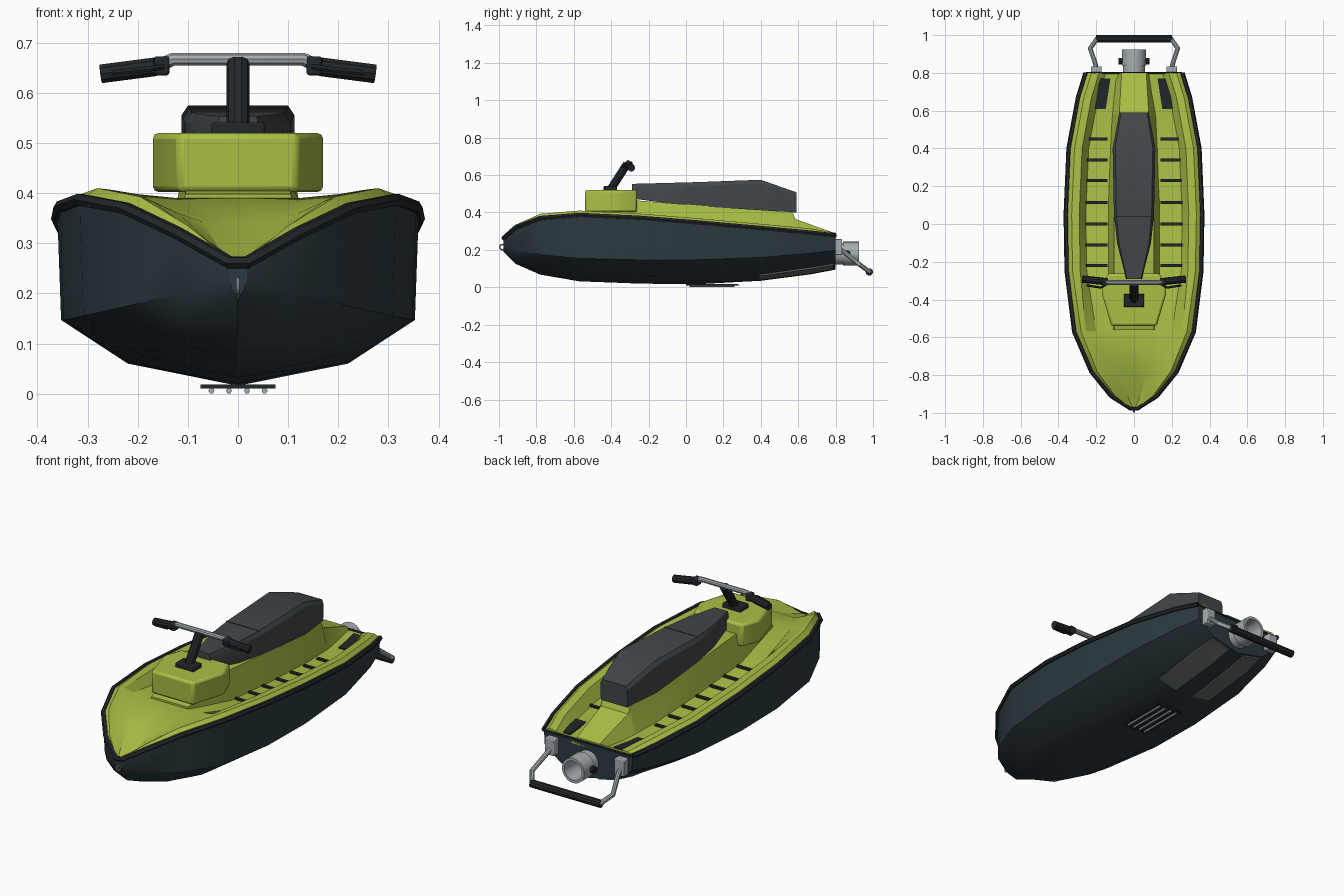
import bpy, math
from mathutils import Vector

if "Cube" in bpy.data.objects:
    bpy.data.objects.remove(bpy.data.objects["Cube"])


def mat(name, r, g, b):
    m = bpy.data.materials.new(name)
    m.diffuse_color = (r, g, b, 1)
    m.use_nodes = True
    m.node_tree.nodes["Principled BSDF"].inputs["Base Color"].default_value = m.diffuse_color
    return m


LIME = mat("lime", 0.40, 0.52, 0.06)
DARK = mat("dark_hull", 0.025, 0.042, 0.052)
BLACK = mat("black", 0.017, 0.02, 0.023)
SEAT = mat("seat_grey", 0.055, 0.062, 0.067)
SILVER = mat("silver", 0.38, 0.42, 0.44)
TAB = mat("tab_grey", 0.13, 0.14, 0.14)


def make(name, verts, faces, m):
    me = bpy.data.meshes.new(name)
    me.from_pydata(verts, [], faces)
    me.materials.append(m)
    ob = bpy.data.objects.new(name, me)
    bpy.context.collection.objects.link(ob)
    return ob


def sym(half):
    """Half section (x, z) continued by its mirror image."""
    return half + [(-x, z) for x, z in reversed(half) if abs(x) > 1e-6]


def loft(name, secs, m, closed=True, caps=(True, True)):
    """secs: list of (y, [(x, z), ...]) with equal counts, counter-clockwise from the front."""
    n = len(secs[0][1])
    verts = [(x, y, z) for y, pts in secs for x, z in pts]
    faces = []
    for i in range(len(secs) - 1):
        for j in range(n if closed else n - 1):
            k = (j + 1) % n
            faces.append((i * n + j, (i + 1) * n + j, (i + 1) * n + k, i * n + k))
    if caps[0]:
        faces.append(tuple(range(n)))
    if caps[1]:
        faces.append(tuple(reversed(range((len(secs) - 1) * n, len(secs) * n))))
    return make(name, verts, faces, m)


def box(name, c, s, m, bevel=0):
    x, y, z = c
    a, b, h = s[0] / 2, s[1] / 2, s[2] / 2
    pts = [(x + a, z - h), (x + a, z + h), (x - a, z + h), (x - a, z - h)]
    ob = loft(name, [(y - b, pts), (y + b, pts)], m)
    if bevel:
        md = ob.modifiers.new("bevel", 'BEVEL')
        md.width, md.segments = bevel, 2
    return ob


def tube(name, pts, r, m, res=3):
    cu = bpy.data.curves.new(name, 'CURVE')
    cu.dimensions = '3D'
    cu.bevel_depth, cu.bevel_resolution, cu.use_fill_caps = r, res, True
    sp = cu.splines.new('POLY')
    sp.points.add(len(pts) - 1)
    for p, c in zip(sp.points, pts):
        p.co = (*c, 1)
    cu.materials.append(m)
    ob = bpy.data.objects.new(name, cu)
    bpy.context.collection.objects.link(ob)
    bpy.ops.object.select_all(action='DESELECT')
    ob.select_set(True)
    bpy.context.view_layer.objects.active = ob
    bpy.ops.object.convert(target='MESH')
    return ob


def circle(r, cz, n=24):
    return [(r * math.cos(2 * math.pi * i / n), cz + r * math.sin(2 * math.pi * i / n)) for i in range(n)]


# Stations: y, half width, sheer z, chine z, lower chine z, keel z
ST = [(-0.975, 0.018, 0.262, 0.225, 0.205, 0.19),
      (-0.91, 0.12, 0.32, 0.20, 0.155, 0.125),
      (-0.78, 0.225, 0.37, 0.175, 0.105, 0.068),
      (-0.57, 0.315, 0.387, 0.155, 0.075, 0.032),
      (-0.25, 0.355, 0.372, 0.147, 0.062, 0.02),
      (0.05, 0.36, 0.348, 0.147, 0.06, 0.016),
      (0.40, 0.345, 0.317, 0.16, 0.08, 0.035),
      (0.67, 0.295, 0.292, 0.183, 0.11, 0.07),
      (0.80, 0.255, 0.278, 0.198, 0.13, 0.095)]

# Hull
loft("hull", [(y, sym([(-w, zs), (-w * 0.98, zc), (-w * 0.61, zl), (0, zk)]))
              for y, w, zs, zc, zl, zk in ST], DARK, closed=False)

# Deck: bow sections, then sections with foot wells
BOW = [[(0.016, 0.267), (0.012, 0.268), (0.008, 0.268), (0.004, 0.268), (0, 0.268)],
       [(0.10, 0.335), (0.085, 0.322), (0.06, 0.305), (0.035, 0.285), (0, 0.285)],
       [(0.195, 0.393), (0.17, 0.383), (0.12, 0.36), (0.07, 0.343), (0, 0.343)],
       [(0.28, 0.410), (0.255, 0.407), (0.20, 0.398), (0.12, 0.39), (0, 0.39)]]
DEPTH = [0.05, 0.05, 0.045, 0.025, 0.004]
deck = []
for i, (y, w, zs, *_) in enumerate(ST):
    if i < 4:
        half = [(w, zs)] + BOW[i]
    else:
        zf = zs - DEPTH[i - 4]
        rise = 0.022 if i < 8 else 0.014
        half = [(w, zs), (w - 0.03, zs + rise), (w - 0.07, zs + rise - 0.004),
                (w - 0.105, zf), (0.12, zf), (0, zf)]
    deck.append((y, sym(half)))
loft("deck", deck, LIME, closed=False, caps=(False, True))


def floor_z(y):
    zs = [(s[0], s[2] - d) for s, d in zip(ST[4:], DEPTH)]
    for (a, za), (b, zb) in zip(zs, zs[1:]):
        if y <= b:
            return za + (zb - za) * (y - a) / (b - a)
    return zs[-1][1]


# Rub rail round the sheer
rim = [(s[1], s[0], s[2]) for s in ST]
tube("rub_rail", [(x, y, z) for x, y, z in reversed(rim)] + [(-x, y, z) for x, y, z in rim], 0.013, BLACK, 1)
tube("transom_trim", [(-0.255, 0.80, 0.276), (0.255, 0.80, 0.276)], 0.006, BLACK, 1)

# Seat pedestal running back to the stern
loft("pedestal", [(y, sym([(wb, 0.25), (wt, zt)])) for y, wb, wt, zt in [
    (-0.56, 0.14, 0.105, 0.398), (-0.27, 0.15, 0.105, 0.465), (0.10, 0.145, 0.105, 0.435),
    (0.57, 0.12, 0.08, 0.40), (0.585, 0.12, 0.078, 0.365), (0.80, 0.10, 0.065, 0.288)]], LIME)

# Seat with seam
loft("seat", [(y, sym([(w * 0.97, z0), (w, z1 - 0.02), (w * 0.88, z1)])) for y, w, z0, z1 in [
    (-0.29, 0.042, 0.475, 0.553), (-0.10, 0.09, 0.45, 0.558), (0.05, 0.106, 0.435, 0.562),
    (0.40, 0.113, 0.412, 0.575), (0.59, 0.078, 0.40, 0.508)]], SEAT)
box("seat_seam", (0, 0.04, 0.56), (0.19, 0.006, 0.006), BLACK)

# Console
plan = [(0.12, -0.54), (0.17, -0.37), (0.17, -0.35), (0.138, -0.262)]
plan = plan + [(-x, y) for x, y in reversed(plan)]
n = len(plan)
console = make("console", [(x, y, 0.402) for x, y in plan] + [(x, y, 0.52) for x, y in plan],
               [tuple(reversed(range(n))), tuple(range(n, 2 * n))]
               + [(i, (i + 1) % n, (i + 1) % n + n, i + n) for i in range(n)], LIME)
md = console.modifiers.new("bevel", 'BEVEL')
md.width, md.segments = 0.012, 2

# Steering column and handlebar
box("column_base", (0, -0.405, 0.528), (0.105, 0.07, 0.026), BLACK, 0.004)
tube("steering_column", [(0, -0.405, 0.52), (0, -0.315, 0.66)], 0.023, BLACK)
tube("handlebar", [(-0.165, -0.303, 0.648), (-0.15, -0.306, 0.658), (-0.13, -0.31, 0.667),
                   (0.13, -0.31, 0.667), (0.15, -0.306, 0.658), (0.165, -0.303, 0.648)], 0.0135, SILVER)

for s, side in ((1, "right"), (-1, "left")):
    # Grips and levers
    tube(side + "_grip", [(s * 0.165, -0.303, 0.652), (s * 0.273, -0.292, 0.638)], 0.0195, BLACK)
    box(side + "_clamp", (s * 0.152, -0.306, 0.654), (0.03, 0.038, 0.038), BLACK, 0.005)
    tube(side + "_lever", [(s * 0.15, -0.322, 0.652), (s * 0.175, -0.337, 0.648),
                           (s * 0.25, -0.325, 0.64)], 0.006, BLACK, 1)
    # Foot grips and stern pads
    for y in (-0.22, -0.11, 0.0, 0.115, 0.23, 0.34, 0.45):
        box(side + "_foot_grip", (s * 0.198, y, floor_z(y) + 0.002), (0.116, 0.016, 0.014), BLACK)
    pad = []
    for y, a, b in ((0.61, 0.15, 0.215), (0.67, 0.14, 0.205), (0.77, 0.125, 0.185)):
        z = floor_z(y)
        q = [(b, z - 0.01), (b, z + 0.007), (a, z + 0.007), (a, z - 0.01)]
        pad.append((y, q if s > 0 else [(-x, h) for x, h in reversed(q)]))
    loft(side + "_stern_pad", pad, BLACK)
    # Trim tabs under the stern
    tab = []
    for y, a, b, za, zb in ((0.39, 0.055, 0.16, 0.046, 0.068), (0.67, 0.05, 0.165, 0.081, 0.106),
                            (0.79, 0.05, 0.15, 0.105, 0.127)):
        q = [(b, zb - 0.008), (b, zb + 0.006), (a, za + 0.006), (a, za - 0.008)]
        tab.append((y, q if s > 0 else [(-x, h) for x, h in reversed(q)]))
    loft(side + "_trim_tab", tab, TAB)
    # Boarding step arms
    box(side + "_step_mount", (s * 0.2, 0.815, 0.215), (0.055, 0.04, 0.085), SILVER, 0.004)
    tube(side + "_step_arm", [(s * 0.2, 0.82, 0.205), (s * 0.205, 0.85, 0.185),
                              (s * 0.232, 0.93, 0.12), (s * 0.195, 0.982, 0.083)], 0.0125, SILVER)
    tube(side + "_nozzle_pivot", [(s * 0.05, 0.862, 0.18), (s * 0.082, 0.862, 0.18)], 0.018, BLACK)
tube("step_bar", [(-0.2, 0.98, 0.082), (0.2, 0.98, 0.082)], 0.02, BLACK)

# Jet nozzle
loft("jet_nozzle", [(y, circle(r, 0.18)) for y, r in [
    (0.78, 0.058), (0.84, 0.058), (0.84, 0.064), (0.925, 0.064), (0.925, 0.05), (0.82, 0.045)]], SILVER)

# Intake grate
box("intake_plate", (0, 0.14, 0.0145), (0.15, 0.28, 0.008), BLACK)
for x in (-0.053, -0.018, 0.018, 0.053):
    tube("intake_bar", [(x, 0.02, 0.006), (x, 0.26, 0.006)], 0.006, SILVER, 1)

# Bow eye
bpy.ops.mesh.primitive_torus_add(location=(0, -0.982, 0.215), rotation=(0, math.pi / 2, 0), major_radius=0.014,
                                 minor_radius=0.004, major_segments=20, minor_segments=8)
eye = bpy.context.object
eye.name = "bow_eye"
eye.data.materials.append(SILVER)

# Smooth shading with sharp creases
bpy.ops.object.select_all(action='SELECT')
bpy.ops.object.shade_smooth_by_angle(angle=math.radians(25))
